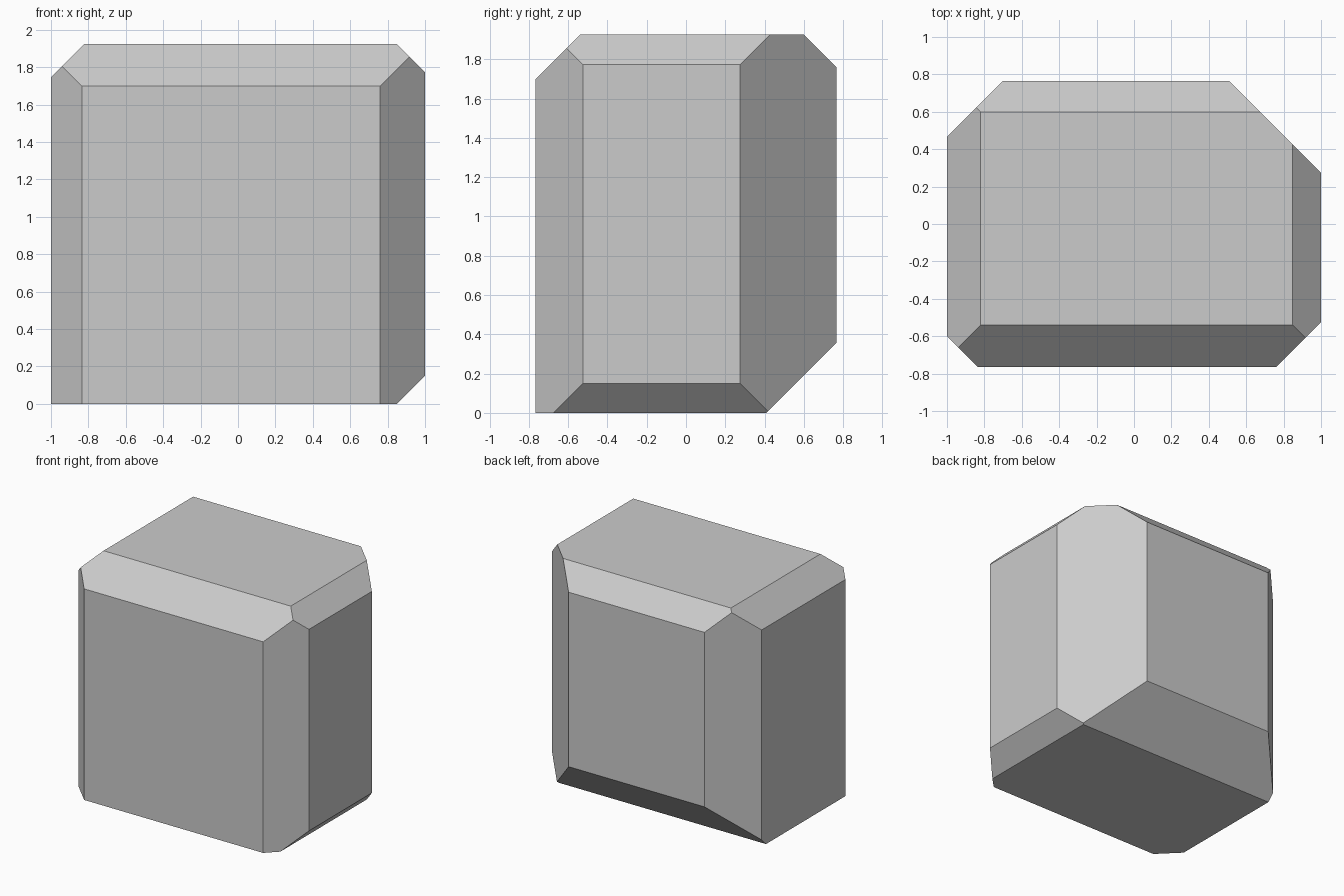
import bpy, bmesh
from mathutils import Vector

if "Cube" in bpy.data.objects:
    bpy.data.objects.remove(bpy.data.objects["Cube"])

HX, HY, H = 1.0, 0.765, 1.925

# Plain block standing on the ground
bm = bmesh.new()
bmesh.ops.create_cube(bm, size=1)
for v in bm.verts:
    v.co = Vector((v.co.x * 2 * HX, v.co.y * 2 * HY, (v.co.z + 0.5) * H))

# 45-degree chamfers: outward direction of the edge, chamfer width
chamfers = [
    # upright edges
    ((-1, -1, 0), 0.165), ((1, -1, 0), 0.24),
    ((1, 1, 0), 0.49), ((-1, 1, 0), 0.30),
    # top edges
    ((0, -1, 1), 0.225), ((1, 0, 1), 0.152),
    ((-1, 0, 1), 0.18), ((0, 1, 1), 0.165),
    # bottom edges
    ((1, 0, -1), 0.15), ((0, 1, -1), 0.355),
]

for direction, width in chamfers:
    n = Vector(direction)
    edge = Vector((n.x * HX, n.y * HY, H / 2 + n.z * H / 2))
    geom = bm.verts[:] + bm.edges[:] + bm.faces[:]
    cut = bmesh.ops.bisect_plane(bm, geom=geom, dist=1e-5, plane_co=edge - n * width / 2,
                                 plane_no=n.normalized(), clear_outer=True)
    rim = [e for e in cut["geom_cut"] if isinstance(e, bmesh.types.BMEdge)]
    bmesh.ops.contextual_create(bm, geom=rim)

bmesh.ops.recalc_face_normals(bm, faces=bm.faces[:])
mesh = bpy.data.meshes.new("chamfered_block")
bm.to_mesh(mesh)
bm.free()
bpy.context.collection.objects.link(bpy.data.objects.new("chamfered_block", mesh))
